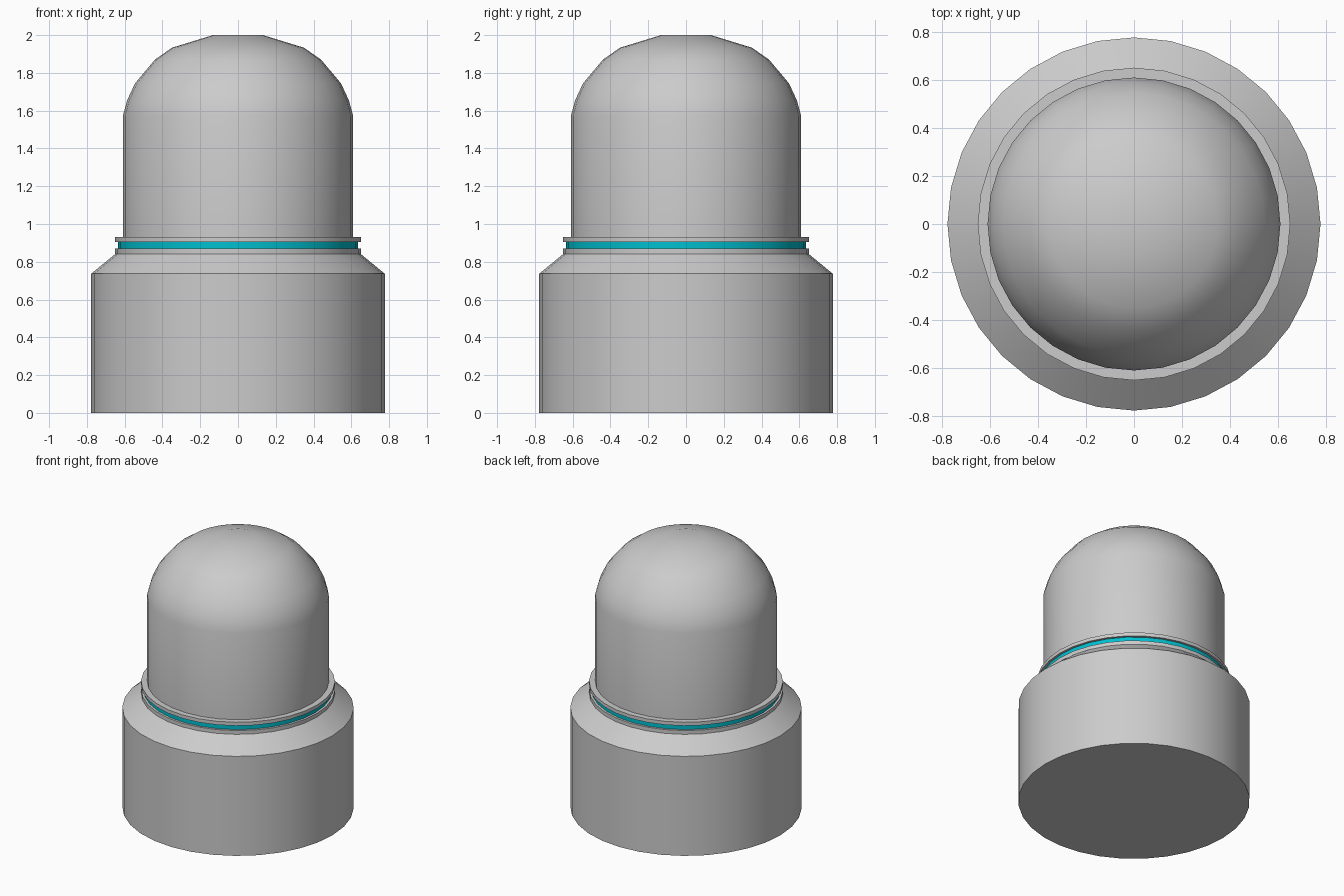
import bpy, bmesh
from math import sin, cos, pi, radians

if "Cube" in bpy.data.objects:
    bpy.data.objects.remove(bpy.data.objects["Cube"])

SIDES = 32


def lathe(name, profile, colour=None):
    """Turn (radius, z) points about z; radius 0 closes the shape with a pole."""
    bm = bmesh.new()
    rings = []
    for r, z in profile:
        if r == 0:
            rings.append([bm.verts.new((0, 0, z))] * SIDES)
        else:
            rings.append([bm.verts.new((r * cos(2 * pi * i / SIDES), r * sin(2 * pi * i / SIDES), z))
                          for i in range(SIDES)])
    for low, high in zip(rings, rings[1:]):
        for i in range(SIDES):
            j = (i + 1) % SIDES
            bm.faces.new(dict.fromkeys((low[i], low[j], high[j], high[i])))
    bmesh.ops.recalc_face_normals(bm, faces=bm.faces)
    mesh = bpy.data.meshes.new(name)
    bm.to_mesh(mesh)
    bm.free()
    obj = bpy.data.objects.new(name, mesh)
    bpy.context.collection.objects.link(obj)
    if colour:
        mat = bpy.data.materials.new(name + "_colour")
        mat.diffuse_color = colour
        mat.use_nodes = True
        mat.node_tree.nodes["Principled BSDF"].inputs["Base Color"].default_value = mat.diffuse_color
        mesh.materials.append(mat)
    bpy.ops.object.select_all(action='DESELECT')
    obj.select_set(True)
    bpy.context.view_layer.objects.active = obj
    bpy.ops.object.shade_smooth_by_angle(angle=radians(30))
    return obj


# Wide base with chamfered shoulder and lower collar lip
lathe("base", [(0, 0), (0.777, 0), (0.777, 0.737), (0.65, 0.841), (0.65, 0.869), (0, 0.869)])

# Coloured seal in the groove
lathe("seal_band", [(0.634, 0.869), (0.634, 0.905)], (0.0, 0.52, 0.62, 1))

# Upper collar lip
lathe("upper_collar", [(0.61, 0.905), (0.651, 0.905), (0.651, 0.931), (0.61, 0.931), (0.61, 0.905)])

# Rounded cap rising from the collar
lathe("dome", [(0.61, 0.905), (0.61, 1.57), (0.587, 1.655), (0.545, 1.745),
               (0.44, 1.87), (0.35, 1.933), (0.132, 2.0), (0, 2.0)])
